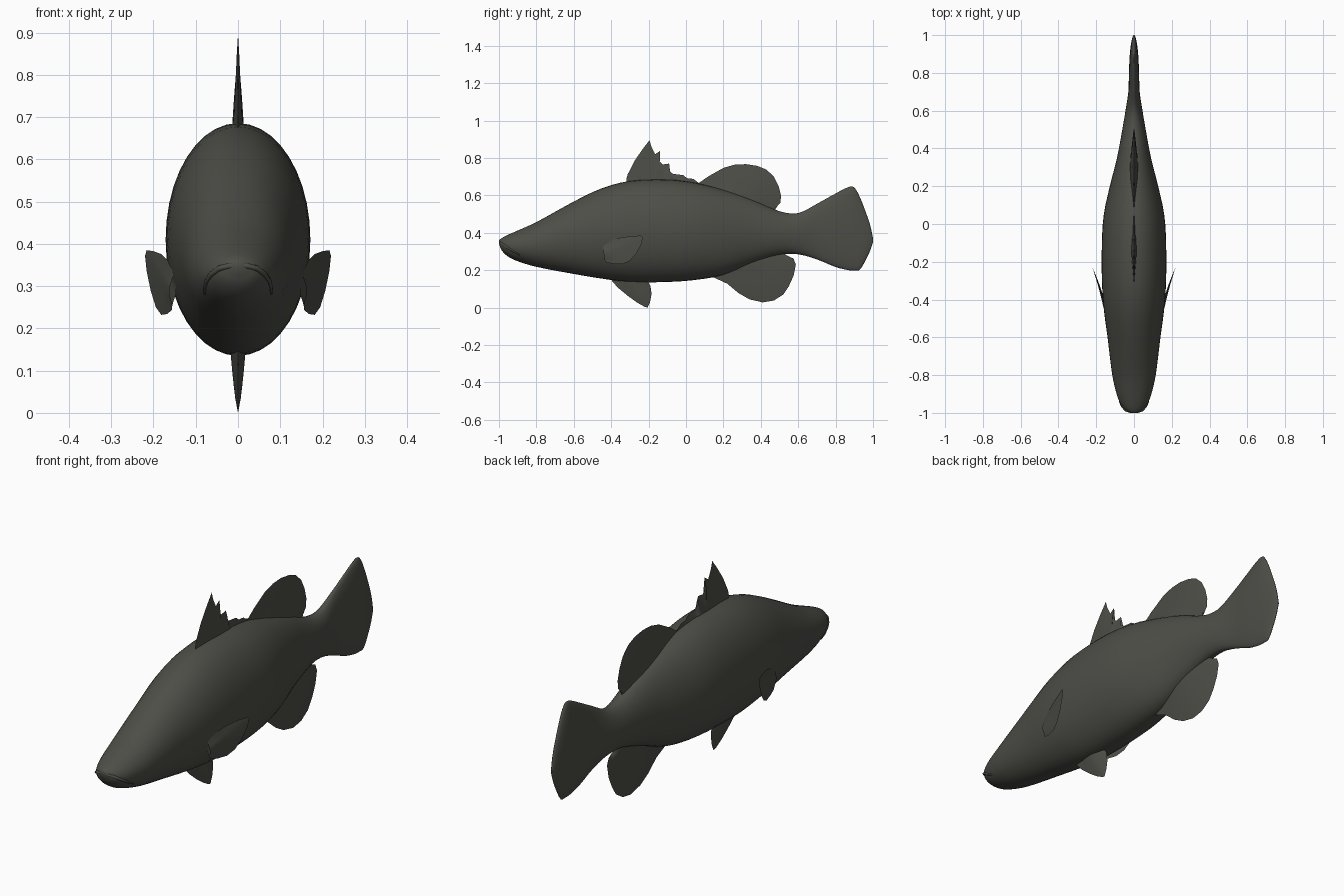
import bpy, bmesh, math
from mathutils import Vector

if "Cube" in bpy.data.objects:
    bpy.data.objects.remove(bpy.data.objects["Cube"])

skin = bpy.data.materials.new("dark olive grey")
skin.diffuse_color = (0.075, 0.076, 0.064, 1)
skin.use_nodes = True
skin.node_tree.nodes["Principled BSDF"].inputs["Base Color"].default_value = skin.diffuse_color


def finish(bm, name, angle=50):
    """Turn a bmesh into a named, shaded object."""
    bmesh.ops.remove_doubles(bm, verts=bm.verts, dist=0.0004)
    bmesh.ops.recalc_face_normals(bm, faces=bm.faces)
    me = bpy.data.meshes.new(name)
    bm.to_mesh(me)
    bm.free()
    me.materials.append(skin)
    ob = bpy.data.objects.new(name, me)
    bpy.context.collection.objects.link(ob)
    bpy.ops.object.select_all(action='DESELECT')
    ob.select_set(True)
    bpy.context.view_layer.objects.active = ob
    bpy.ops.object.shade_smooth_by_angle(angle=math.radians(angle))
    return ob


def bridge(bm, a, b, closed):
    n = len(a)
    for i in range(n if closed else n - 1):
        j = (i + 1) % n
        bm.faces.new((a[i], a[j], b[j], b[i]))


# Body and tail stations: y, bottom z, top z, half width
STATIONS = [
    (-1.0, .34, .36, .012), (-.985, .305, .372, .045), (-.95, .272, .39, .072),
    (-.9, .248, .412, .092), (-.8, .218, .457, .115), (-.6, .18, .567, .14),
    (-.45, .155, .638, .16), (-.3, .137, .677, .17), (-.1, .137, .685, .17),
    (.05, .148, .667, .16), (.2, .175, .63, .128), (.35, .235, .58, .09),
    (.5, .283, .515, .062), (.6, .285, .505, .045), (.7, .258, .555, .03),
    (.8, .217, .61, .027), (.87, .2, .645, .024), (.9, .199, .642, .022),
    (.93, .203, .59, .019), (.965, .262, .5, .014), (.985, .305, .44, .009),
    (1.0, .35, .37, .003)]


def body_at(y):
    """Interpolate bottom, top and half width with smooth tangents."""
    s = STATIONS
    k = max(i for i in range(len(s) - 1) if s[i][0] <= y or i == 0)
    p0, p1, p2, p3 = s[max(k - 1, 0)], s[k], s[k + 1], s[min(k + 2, len(s) - 1)]
    d = p2[0] - p1[0]
    t = (y - p1[0]) / d
    out = []
    for c in (1, 2, 3):
        m1 = (p2[c] - p0[c]) / (p2[0] - p0[0]) * d
        m2 = (p3[c] - p1[c]) / (p3[0] - p1[0]) * d
        out.append((2*t**3 - 3*t**2 + 1) * p1[c] + (t**3 - 2*t**2 + t) * m1
                   + (3*t**2 - 2*t**3) * p2[c] + (t**3 - t**2) * m2)
    return out


# Body: elliptical rings lofted from snout to tail edge
bm = bmesh.new()
ys = [a[0] + (b[0] - a[0]) * k / 3 for a, b in zip(STATIONS, STATIONS[1:]) for k in range(3)] + [1.0]
N = 40
rings = []
for y in ys:
    lo, hi, w = body_at(y)
    rings.append([bm.verts.new((w * math.cos(2*math.pi*i/N), y,
                                (lo + hi)/2 + (hi - lo)/2 * math.sin(2*math.pi*i/N)))
                  for i in range(N)])
for a, b in zip(rings, rings[1:]):
    bridge(bm, a, b, True)
bm.faces.new(rings[0])
bm.faces.new(rings[-1])
finish(bm, "body_and_tail", 60)


# Lip: tapered tube following the mouth line over the body surface
def on_body(y, z):
    lo, hi, w = body_at(y)
    q = (z - (lo + hi)/2) / ((hi - lo)/2)
    return w * math.sqrt(max(0, 1 - q*q))


half = [(-.985, .342), (-.965, .328), (-.94, .312), (-.915, .296), (-.89, .282)]
path = [Vector((-on_body(y, z), y, z)) for y, z in reversed(half)]
path += [Vector((-.02, -.993, .348)), Vector((.02, -.993, .348))]
path += [Vector((on_body(y, z), y, z)) for y, z in half]
bm = bmesh.new()
tubes = []
for i, p in enumerate(path):
    t = (path[min(i + 1, len(path) - 1)] - path[max(i - 1, 0)]).normalized()
    u = t.cross(Vector((0, 0, 1))).normalized()
    v = u.cross(t)
    r = .007 * math.sin(math.pi * (i + .6) / (len(path) + .2)) ** .5
    tubes.append([bm.verts.new(p + r * (u*math.cos(k*math.pi/4) + v*math.sin(k*math.pi/4)))
                  for k in range(8)])
for a, b in zip(tubes, tubes[1:]):
    bridge(bm, a, b, True)
bm.faces.new(tubes[0])
bm.faces.new(tubes[-1])
finish(bm, "lip")


def fin(name, base, tip, thick, place=lambda x, y, z: (x, y, z), rows=5):
    """Lens-section fin lofted from a base line (two ends) to a list of tip points (y, z)."""
    bm = bmesh.new()
    n = len(tip) - 1
    for side in (1, -1):
        prev = None
        for j in range(rows + 1):
            f = j / rows
            line = []
            for i, p in enumerate(tip):
                b = [base[0][c] + (base[1][c] - base[0][c]) * i / n for c in (0, 1)]
                edge = min(1, 2.5 * min(i, n - i) / n)
                h = side * thick * (1 - f) ** .7 * edge
                line.append(bm.verts.new(place(h, b[0] + (p[0] - b[0])*f, b[1] + (p[1] - b[1])*f)))
            if prev:
                bridge(bm, prev, line, False)
            prev = line
    return finish(bm, name, 60)


# Spiny front back fin
fin("spiny_dorsal_fin", [(-.315, .64), (.07, .64)],
    [(-.318, .69), (-.312, .712), (-.275, .785), (-.23, .85), (-.195, .895), (-.185, .86),
     (-.165, .82), (-.138, .838), (-.148, .79), (-.125, .765), (-.09, .77), (-.1, .74),
     (-.07, .715), (-.015, .708), (.005, .692), (.04, .688), (.07, .665)], .016)

# Rounded rear back fin
fin("rear_dorsal_fin", [(.06, .61), (.48, .49)],
    [(.06, .66), (.12, .702), (.2, .747), (.26, .764), (.32, .767), (.38, .758), (.43, .738),
     (.47, .7), (.495, .65), (.508, .6), (.505, .56), (.46, .525)], .024)

# Fin under the tail
fin("anal_fin", [(.13, .21), (.5, .34)],
    [(.14, .165), (.22, .128), (.28, .078), (.34, .044), (.41, .028), (.47, .038), (.52, .07),
     (.55, .115), (.575, .17), (.587, .23), (.575, .262), (.54, .278), (.48, .29)], .024)

# Belly fin
fin("pelvic_fin", [(-.4, .17), (-.2, .17)],
    [(-.395, .14), (-.36, .103), (-.31, .062), (-.26, .026), (-.22, .004), (-.205, 0),
     (-.192, .03), (-.184, .075), (-.19, .115), (-.205, .135)], .02)

# Side fins, swept outward towards the back
for s, label in ((1, "right"), (-1, "left")):
    def sweep(x, y, z, s=s):
        k = (y + .45) / .22
        return (s * (.152 + .05*k + .018*k*k + x), y, z)
    fin(label + "_pectoral_fin", [(-.445, .325), (-.435, .255)],
        [(-.43, .34), (-.39, .362), (-.34, .376), (-.28, .383), (-.24, .385), (-.23, .372),
         (-.24, .335), (-.265, .29), (-.3, .25), (-.34, .232), (-.39, .234), (-.43, .244)],
        .008, sweep)
